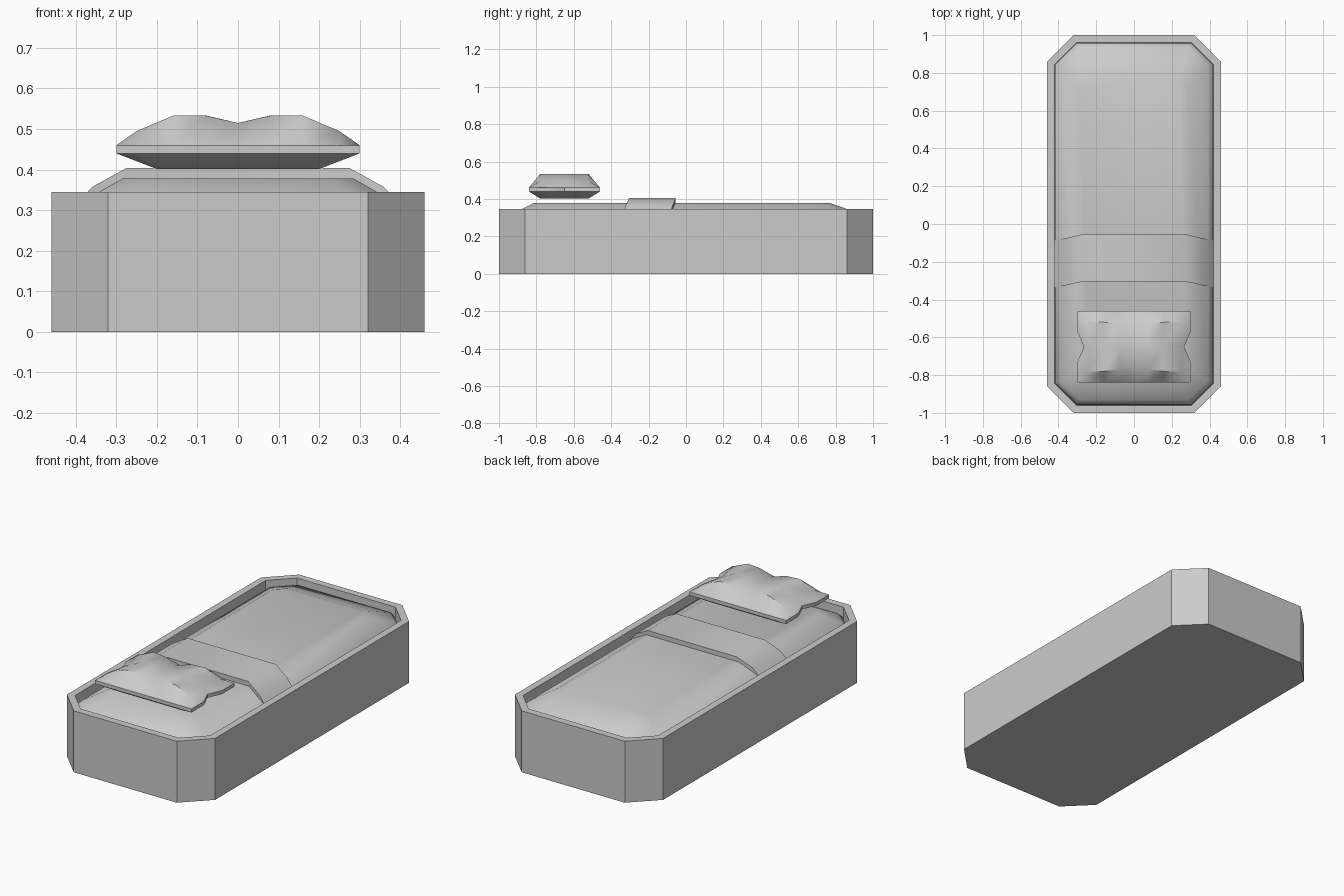
import bpy, bmesh, math

if "Cube" in bpy.data.objects:
    bpy.data.objects.remove(bpy.data.objects["Cube"], do_unlink=True)

GREY = (0.6, 0.6, 0.6, 1)
grey = bpy.data.materials.new("plain grey")
grey.use_nodes = True
grey.diffuse_color = GREY
grey.node_tree.nodes["Principled BSDF"].inputs["Base Color"].default_value = GREY


def finish(name, bm, smooth=None):
    """Turn a bmesh into a named object, optionally smooth below an angle."""
    bmesh.ops.remove_doubles(bm, verts=bm.verts, dist=1e-5)
    bmesh.ops.recalc_face_normals(bm, faces=bm.faces)
    mesh = bpy.data.meshes.new(name)
    bm.to_mesh(mesh)
    bm.free()
    mesh.materials.append(grey)
    obj = bpy.data.objects.new(name, mesh)
    bpy.context.collection.objects.link(obj)
    if smooth:
        bpy.ops.object.select_all(action="DESELECT")
        obj.select_set(True)
        bpy.context.view_layer.objects.active = obj
        bpy.ops.object.shade_smooth_by_angle(angle=math.radians(smooth))
    return obj


def octagon(bm, x, front, back, cut, z):
    """Ring of a rectangle with its corners cut off."""
    pts = [(x - cut, front), (x, front + cut), (x, back - cut), (x - cut, back)]
    pts += [(-px, py) for px, py in reversed(pts)]
    return [bm.verts.new((px, py, z)) for px, py in pts]


def stack(name, rings, smooth=None):
    """Loft octagon rings and cap both ends."""
    bm = bmesh.new()
    loops = [octagon(bm, *r) for r in rings]
    for a, b in zip(loops, loops[1:]):
        for i in range(8):
            j = (i + 1) % 8
            bm.faces.new((a[i], a[j], b[j], b[i]))
    bm.faces.new(loops[0])
    bm.faces.new(loops[-1])
    return finish(name, bm, smooth)


# Open box frame with a recessed floor
stack("bed_frame", [
    (0.46, -1, 1, 0.14, 0),
    (0.46, -1, 1, 0.14, 0.345),
    (0.42, -0.96, 0.96, 0.115, 0.345),
    (0.42, -0.96, 0.96, 0.115, 0.26),
])

# Mattress with sloping, softly shaded shoulders
stack("mattress", [
    (0.418, -0.958, 0.958, 0.115, 0.265),
    (0.418, -0.955, 0.958, 0.115, 0.29),
    (0.39, -0.93, 0.94, 0.10, 0.318),
    (0.285, -0.815, 0.77, 0.05, 0.378),
], 40)

# Folded blanket band draped across the mattress
half = [(0.42, -0.335, 0.29), (0.36, -0.325, 0.357), (0.275, -0.305, 0.404)]
section = [(-x, y, z) for x, y, z in half] + half[::-1]
bm = bmesh.new()
rows = []
for x, y, z in section:
    rows.append([bm.verts.new(p) for p in (
        (x, y, z), (x, y + 0.25, z), (x, y + 0.25, z - 0.07), (x, y, z - 0.07))])
for a, b in zip(rows, rows[1:]):
    for i in range(4):
        j = (i + 1) % 4
        bm.faces.new((a[i], a[j], b[j], b[i]))
bm.faces.new(rows[0])
bm.faces.new(rows[-1])
finish("blanket_fold", bm, 35)

# Pillow: dented top grid, thin edge band and a flat underside
COLUMNS = [0, 0.08, 0.16, 0.25, 0.30]
CROWN = [0.515, 0.533, 0.533, 0.495, 0.46]
ROWS = [0, 0.08, 0.19]
DENT = [0.035, 0.01, 0, 0, 0]


def pillow_point(i, j, layer):
    c, r = abs(i), abs(j)
    x, y, z = COLUMNS[c], ROWS[r], CROWN[c]
    if r == 0:
        x -= 0.035 * (x / 0.3) ** 2
    if layer == "top":
        if r == 1 and c < 4:
            y = 0.13 - DENT[c]
        if r == 2:
            z = 0.46
    elif layer == "edge":
        z = 0.44
    else:
        x, y, z = x * 0.67, y * 0.68, 0.402
    return math.copysign(x, i), math.copysign(y, j) - 0.65, z


bm = bmesh.new()
grids = {layer: {(i, j): bm.verts.new(pillow_point(i, j, layer))
                 for i in range(-4, 5) for j in range(-2, 3)
                 if layer != "edge" or abs(i) == 4 or abs(j) == 2}
         for layer in ("top", "edge", "bottom")}
for layer in ("top", "bottom"):
    g = grids[layer]
    for i in range(-4, 4):
        for j in range(-2, 2):
            bm.faces.new((g[i, j], g[i + 1, j], g[i + 1, j + 1], g[i, j + 1]))
border = ([(i, -2) for i in range(-4, 4)] + [(4, j) for j in range(-2, 2)]
          + [(i, 2) for i in range(4, -4, -1)] + [(-4, j) for j in range(2, -2, -1)])
for upper, lower in (("top", "edge"), ("edge", "bottom")):
    for a, b in zip(border, border[1:] + border[:1]):
        u, l = grids[upper], grids[lower]
        bm.faces.new((u[a], u[b], l[b], l[a]))
finish("pillow", bm, 40)
